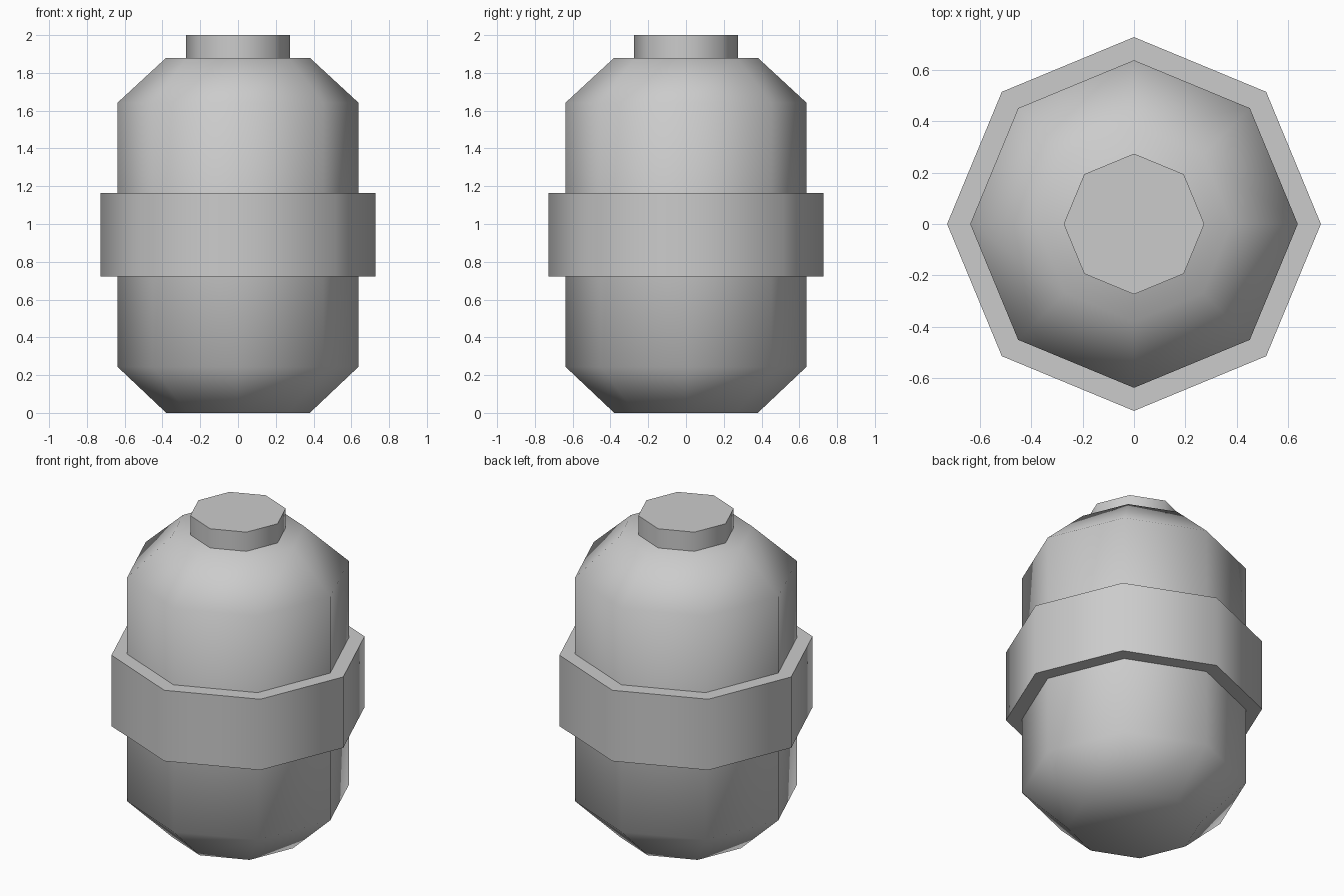
import bpy
import bmesh
from math import cos, sin, tau, radians

cube = bpy.data.objects.get("Cube")
if cube:
    bpy.data.objects.remove(cube, do_unlink=True)

SIDES = 8

# Single plain grey
grey = bpy.data.materials.new("grey")
grey.use_nodes = True
colour = (0.6, 0.6, 0.6, 1)
grey.diffuse_color = colour
grey.node_tree.nodes["Principled BSDF"].inputs["Base Color"].default_value = colour


def turned(name, profile, closed=False):
    """Eight-sided solid from (radius, height) points; closed makes a band."""
    bm = bmesh.new()
    rings = [[bm.verts.new((r * cos(tau * i / SIDES), r * sin(tau * i / SIDES), z))
              for i in range(SIDES)] for r, z in profile]
    pairs = list(zip(rings, rings[1:]))
    if closed:
        pairs.append((rings[-1], rings[0]))
    else:
        bm.faces.new(rings[0][::-1])
        bm.faces.new(rings[-1])
    for low, high in pairs:
        for i in range(SIDES):
            j = (i + 1) % SIDES
            bm.faces.new((low[i], low[j], high[j], high[i]))
    bmesh.ops.recalc_face_normals(bm, faces=bm.faces)
    mesh = bpy.data.meshes.new(name)
    bm.to_mesh(mesh)
    bm.free()
    mesh.materials.append(grey)
    obj = bpy.data.objects.new(name, mesh)
    bpy.context.collection.objects.link(obj)
    # Soft facets, crisp right-angle rims
    bpy.ops.object.select_all(action="DESELECT")
    obj.select_set(True)
    bpy.context.view_layer.objects.active = obj
    bpy.ops.object.shade_smooth_by_angle(angle=radians(60))
    return obj


# Tank with chamfered ends
turned("tank_body", [(0.38, 0), (0.638, 0.244), (0.638, 1.642), (0.38, 1.88)])

# Raised band around the middle
turned("middle_band", [(0.638, 0.721), (0.728, 0.721), (0.728, 1.164), (0.638, 1.164)],
       closed=True)

# Cap on top
turned("top_cap", [(0.274, 1.88), (0.274, 2)])
